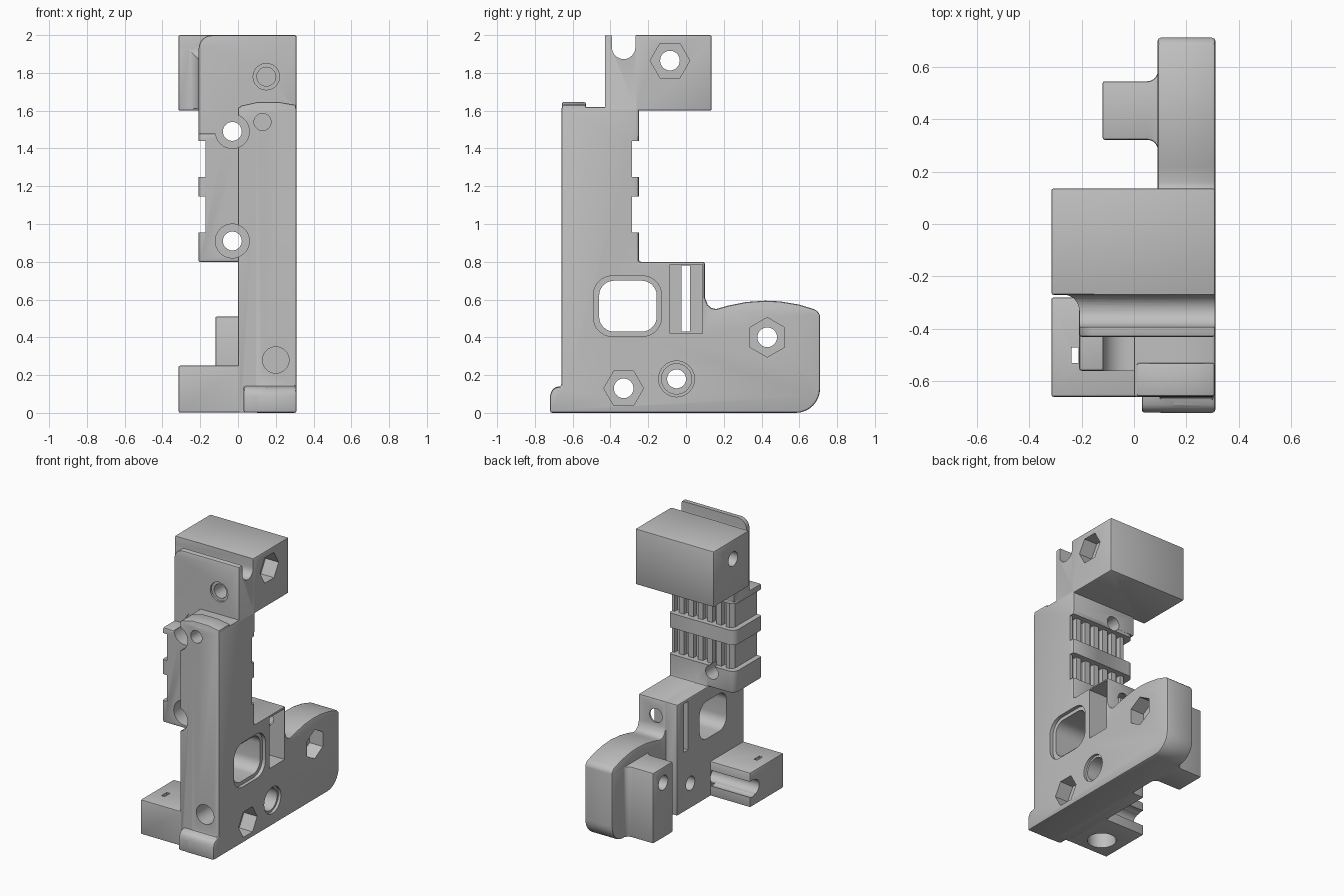
import bpy, bmesh, math
from mathutils import Vector

default = bpy.data.objects.get("Cube")
if default:
    bpy.data.objects.remove(default, do_unlink=True)

grey = bpy.data.materials.new("matte grey plastic")
grey.use_nodes = True
colour = (0.52, 0.52, 0.52, 1)
grey.diffuse_color = colour
grey.node_tree.nodes["Principled BSDF"].inputs["Base Color"].default_value = colour

# Maps profile coordinates (a, b) and depth d to a point
PLACE = {"x": lambda a, b, d: (d, a, b),
         "y": lambda a, b, d: (a, d, b),
         "z": lambda a, b, d: (a, b, d)}


def arc(ca, cb, r, start, end, n=8):
    angles = [math.radians(start + (end - start) * i / n) for i in range(n + 1)]
    return [(ca + r * math.cos(t), cb + r * math.sin(t)) for t in angles]


def circle(ca, cb, r, n=32, turn=0):
    return arc(ca, cb, r, turn, turn + 360, n)[:-1]


def rect(a0, a1, b0, b1, r=0):
    if r == 0:
        return [(a0, b0), (a1, b0), (a1, b1), (a0, b1)]
    return (arc(a0 + r, b0 + r, r, 180, 270) + arc(a1 - r, b0 + r, r, 270, 360)
            + arc(a1 - r, b1 - r, r, 0, 90) + arc(a0 + r, b1 - r, r, 90, 180))


def prism(name, axis, profile, lo, hi, bevel=0.0):
    """Extrude a profile along an axis and soften its sharp edges."""
    bm = bmesh.new()
    put = PLACE[axis]
    base = bm.faces.new([bm.verts.new(put(a, b, lo)) for a, b in profile])
    new = bmesh.ops.extrude_face_region(bm, geom=[base])["geom"]
    moved = [v for v in new if isinstance(v, bmesh.types.BMVert)]
    bmesh.ops.translate(bm, verts=moved, vec=Vector(put(0, 0, hi - lo)))
    # The extrusion keeps the first cap, so the solid is closed
    if not any(f.is_valid and all(v not in moved for v in f.verts) for f in bm.faces):
        bm.faces.new([v for v in bm.verts if v not in moved])
    bmesh.ops.recalc_face_normals(bm, faces=bm.faces)
    if bevel:
        sharp = [e for e in bm.edges if e.calc_face_angle(0) > math.radians(30)]
        bmesh.ops.bevel(bm, geom=sharp, offset=bevel, segments=2, profile=0.5,
                        affect="EDGES", clamp_overlap=True)
    mesh = bpy.data.meshes.new(name)
    bm.to_mesh(mesh)
    bm.free()
    mesh.materials.append(grey)
    obj = bpy.data.objects.new(name, mesh)
    bpy.context.collection.objects.link(obj)
    return obj


def combine(tool, operation):
    mod = body.modifiers.new("combine", "BOOLEAN")
    mod.operation, mod.solver, mod.object = operation, "EXACT", tool
    mod.use_hole_tolerant = True
    bpy.context.view_layer.objects.active = body
    bpy.ops.object.modifier_apply(modifier=mod.name)
    bpy.data.objects.remove(tool, do_unlink=True)


def add(*args):
    combine(prism(*args), "UNION")


def cut(*args):
    combine(prism(*args), "DIFFERENCE")


# Outer side plate with column, socket block and rounded foot
column = [(-0.25, 0.8), (-0.25, 1.62), (-0.66, 1.62)]
lip = [(-0.66, 0.14), (-0.69, 0.135), (-0.71, 0.12), (-0.72, 0.09), (-0.72, 0)]
foot = (arc(0.58, 0.13, 0.13, 270, 360)
        + [(0.71, 0.52), (0.69, 0.545), (0.6, 0.573), (0.5, 0.59), (0.42, 0.594),
           (0.32, 0.587), (0.22, 0.567), (0.16, 0.55), (0.135, 0.555),
           (0.115, 0.572), (0.1, 0.61), (0.1, 0.8)])
body = prism("bracket_body", "x", foot + column + lip, 0.09, 0.31, 0.012)

# Inner half of the column and socket block, and the front lip
add("inner_column", "x", [(-0.659, 0.001), (0.099, 0.001), (0.099, 0.799),
                          (-0.251, 0.799), (-0.251, 1.619), (-0.659, 1.619)],
    0, 0.15, 0.008)
add("front_lip", "x", [(y + 0.001, z + 0.002) for y, z in lip]
    + [(-0.6, 0.002), (-0.6, 0.142)], 0.03, 0.16, 0.01)
add("column_cap", "y", [(0.01, 1.5), (0.308, 1.5), (0.308, 1.63), (0.22, 1.645),
                        (0.1, 1.645), (0.01, 1.625)], -0.657, -0.53, 0.008)

# Belt block, neck plate and head
add("belt_block", "z", [(0.2, -0.56), (0.2, -0.252)]
    + arc(-0.16, -0.302, 0.05, 90, 180) + [(-0.21, -0.56)], 0.798, 1.48, 0.012)
add("neck", "y", [(-0.208, 1.46), (0.3085, 1.46), (0.3085, 1.999)]
    + arc(-0.138, 1.929, 0.07, 90, 180), -0.43, -0.249, 0.008)
add("head", "x", rect(-0.27, 0.135, 1.6, 2), -0.315, 0.3093, 0.008)
add("head_fillet", "z", [(-0.18, -0.26)] + arc(-0.27, -0.33, 0.061, 90, 0)
    + [(-0.18, -0.33)], 1.612, 1.92)

# Side base block and foot boss flaring into the plate
add("side_base", "x", rect(-0.6585, -0.28, 0.0015, 0.25), -0.315, 0.1, 0.008)
add("foot_boss", "z", [(0.2, 0.28)] + arc(0.05, 0.28, 0.041, 0, 90)
    + [(-0.12, 0.321), (-0.12, 0.544)] + arc(0.05, 0.585, 0.041, 270, 360)
    + [(0.2, 0.585)], 0.003, 0.51, 0.018)

# U-shaped groove across the head
cut("head_groove", "x", arc(-0.33, 1.935, 0.062, 180, 360, 16)
    + [(-0.268, 2.1), (-0.392, 2.1)], -0.5, 0.5)

# Belt channels around the back corner, with vertical teeth
teeth = []
for i in range(6):
    x = -0.12 + 0.075 * i
    teeth += [(x, -0.285), (x, -0.32), (x + 0.035, -0.32), (x + 0.035, -0.285)]
channel = ([(-0.4, -0.7), (-0.172, -0.7), (-0.172, -0.31), (-0.147, -0.285)]
           + teeth + [(0.4, -0.285), (0.4, -0.2), (-0.4, -0.2)])
for low, high in ((0.955, 1.145), (1.25, 1.44)):
    cut("belt_channel", "z", channel, low, high)

# Clamp screws running front to back
for z in (0.91, 1.49):
    cut("screw_counterbore", "y", circle(-0.03, z, 0.09), -0.8, -0.424)
    cut("screw_bore", "y", circle(-0.03, z, 0.05), -0.6, -0.1)

# Blind holes in the front
cut("head_pin_rim", "y", circle(0.15, 1.78, 0.07), -0.5, -0.415)
cut("head_pin", "y", circle(0.15, 1.78, 0.05), -0.5, -0.22)
cut("column_pin", "y", circle(0.13, 1.54, 0.045), -0.8, -0.46)
cut("lower_pin", "y", circle(0.2, 0.28, 0.07), -0.8, -0.45)

# Sideways bolts with hexagonal nut pockets
for y, z, turn in ((-0.085, 1.865, 0), (0.43, 0.4, 30), (-0.33, 0.13, 0)):
    cut("nut_pocket", "x", circle(y, z, 0.105, 6, turn), 0.205, 0.4)
    cut("bolt_bore", "x", circle(y, z, 0.052), -0.5, 0.45)

# Stepped round hole
for radius, depth in ((0.095, 0.29), (0.08, 0.17), (0.05, -0.1)):
    cut("stepped_hole", "x", circle(-0.05, 0.18, radius), depth, 0.4)

# Rounded window with a stepped rim
cut("window", "x", rect(-0.46, -0.155, 0.43, 0.7, 0.08), -0.1, 0.45)
cut("window_rim", "x", rect(-0.49, -0.13, 0.405, 0.725, 0.1), 0.285, 0.4)

# Sensor socket with a slit and a cross hole
cut("socket", "x", rect(-0.085, 0.088, 0.42, 0.785), 0.095, 0.4)
cut("socket_slit", "x", rect(-0.025, 0.02, 0.43, 0.78), -0.1, 0.2)
cut("socket_hole", "y", circle(0.17, 0.68, 0.05), 0.05, 0.2)

# Open channel, underside pocket and slit in the side base
cut("base_channel", "x", circle(-0.3, 0.13, 0.06), -0.4, -0.002)
cut("base_pocket", "z", circle(-0.15, -0.51, 0.095), -0.1, 0.2)
cut("base_slit", "z", rect(-0.238, -0.212, -0.53, -0.47), 0.1, 0.3)

bpy.ops.object.select_all(action="DESELECT")
body.select_set(True)
bpy.context.view_layer.objects.active = body
bpy.ops.object.shade_smooth_by_angle(angle=math.radians(30))
